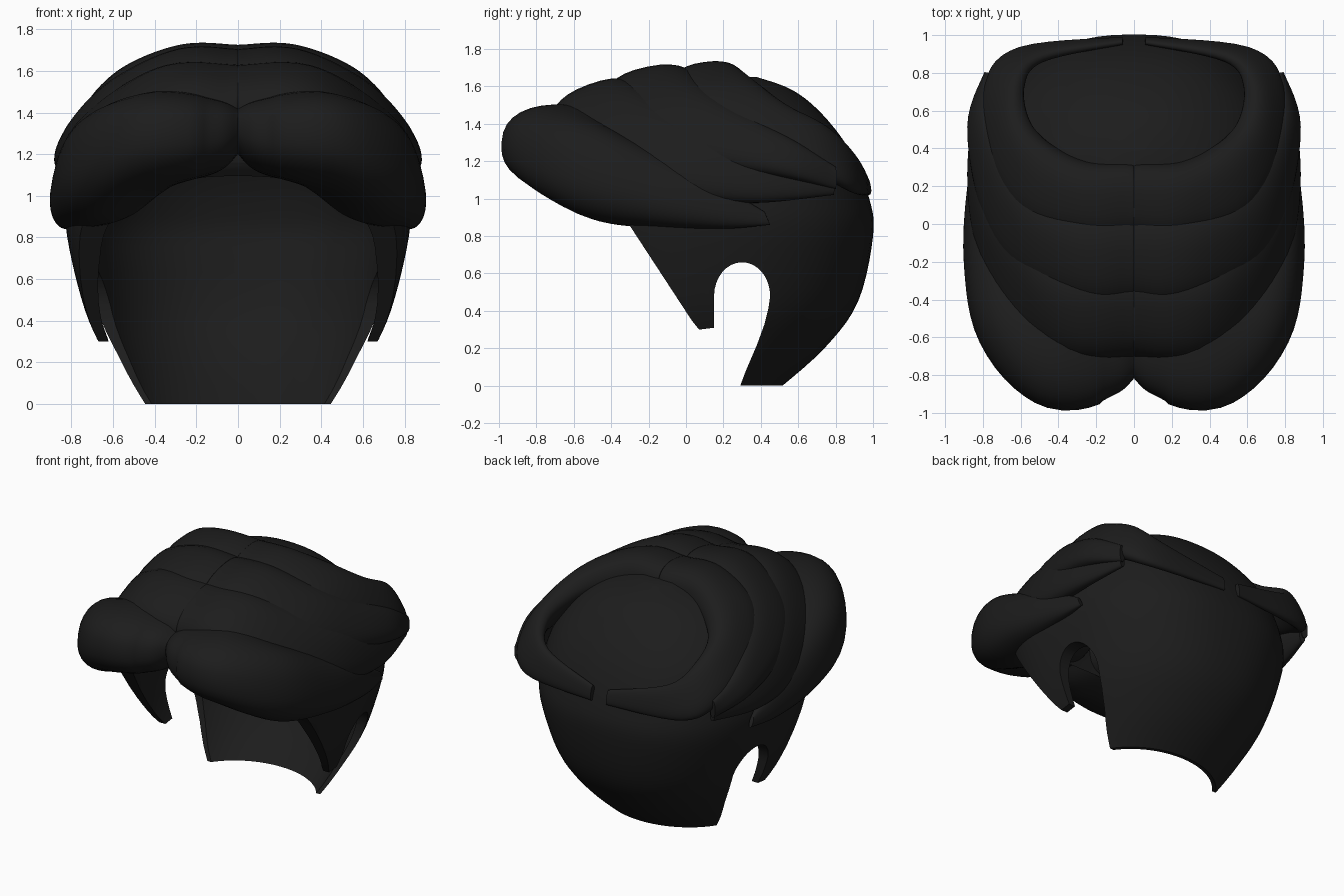
import bpy, bmesh, math
from mathutils import Vector

if "Cube" in bpy.data.objects:
    bpy.data.objects.remove(bpy.data.objects["Cube"])

mat = bpy.data.materials.new("dark_hair")
mat.diffuse_color = (0.012, 0.012, 0.012, 1)
mat.use_nodes = True
mat.node_tree.nodes["Principled BSDF"].inputs["Base Color"].default_value = mat.diffuse_color


def loft(name, rings):
    """Skin a list of equal-length rings and cap both ends."""
    n = len(rings[0])
    verts = [v for r in rings for v in r]
    faces = [(i * n + j, i * n + (j + 1) % n, (i + 1) * n + (j + 1) % n, (i + 1) * n + j)
             for i in range(len(rings) - 1) for j in range(n)]
    faces += [tuple(range(n)), tuple(range(len(verts) - n, len(verts)))]
    mesh = bpy.data.meshes.new(name)
    mesh.from_pydata(verts, [], faces)
    bm = bmesh.new()
    bm.from_mesh(mesh)
    bmesh.ops.recalc_face_normals(bm, faces=bm.faces)
    bm.to_mesh(mesh)
    bm.free()
    mesh.materials.append(mat)
    ob = bpy.data.objects.new(name, mesh)
    bpy.context.collection.objects.link(ob)
    return ob


def spline(rows, steps):
    """Catmull-Rom through rows of numbers."""
    out = []
    for i in range(len(rows) - 1):
        p0, p1, p2, p3 = (rows[min(max(i + k, 0), len(rows) - 1)] for k in (-1, 0, 1, 2))
        for s in range(steps):
            t = s / steps
            out.append([0.5 * (2 * b + (c - a) * t + (2 * a - 5 * b + 4 * c - d) * t * t
                               + (3 * b - a - 3 * c + d) * t ** 3)
                        for a, b, c, d in zip(p0, p1, p2, p3)])
    return out + [list(rows[-1])]


def oval(n, power):
    """Unit superellipse points."""
    angles = [2 * math.pi * i / n for i in range(n)]
    return [tuple(math.copysign(abs(v) ** (2 / power), v) for v in (math.cos(a), math.sin(a)))
            for a in angles]


def smooth(ob, angle):
    bpy.ops.object.select_all(action='DESELECT')
    ob.select_set(True)
    bpy.context.view_layer.objects.active = ob
    bpy.ops.object.shade_smooth_by_angle(angle=math.radians(angle))


# Scalp cap: rows of (z, half width, back y); front depth and wall follow by rule
CAP = [(-.03, .5, .48), (.2, .62, .74), (.45, .735, .92), (.8, .82, 1), (1, .82, .98),
       (1.25, .75, .88), (1.45, .6, .73), (1.58, .4, .57), (1.65, .16, .38)]
YC = 0.06


def cap_ring(row, inner):
    z, w, b = row
    f = -.76 * w
    power = 2 + .4 * min(max(z / .8, 0), 1)
    if inner:
        t = min(.025 + .1 * max(z, 0), .1)
        w, b, f = max(w - t, .03), max(b - t, YC + .03), min(f + t, YC - .03)
        z -= .055 * max(0, z)
    return [(c * w, YC + s * ((b - YC) if s > 0 else (YC - f)), z) for c, s in oval(72, power)]


rows = spline(CAP, 5)
cap = loft("scalp_cap", [cap_ring(r, False) for r in rows])
hollow = loft("cap_hollow", [cap_ring(r, True) for r in [[-.2] + rows[0][1:]] + rows])

# Side outline of the cap (y, z): nape, round ear notch, sideburn, hairline
notch = [(.3 + .15 * math.cos(a), .48 + .18 * math.sin(a))
         for a in (math.pi * i / 16 for i in range(17))]
side = [(1.3, 0), (.29, 0), (.32, .08), (.38, .22), (.42, .33), (.44, .41)] + notch + [
    (.15, .31), (.07, .3), (.03, .35), (-.31, .87), (-.55, 1.16), (-.58, 1.35), (-.4, 1.8), (1.3, 1.8)]
outline = loft("cap_outline", [[(x, y, z) for y, z in side] for x in (-1.2, 1.2)])

for cutter, op in ((hollow, 'DIFFERENCE'), (outline, 'INTERSECT')):
    mod = cap.modifiers.new(op, 'BOOLEAN')
    mod.operation, mod.object, mod.solver = op, cutter, 'EXACT'
dg = bpy.context.evaluated_depsgraph_get()
cap.data = bpy.data.meshes.new_from_object(cap.evaluated_get(dg))
cap.modifiers.clear()
for cutter in (hollow, outline):
    bpy.data.objects.remove(cutter)
smooth(cap, 40)


def lock(name, thick, power, parting, stations):
    """Mirrored swept lock; stations hold upper edge xyz then lower edge xyz.
    Thickness tapers to the tip; the parting end is a shrunken copy of the first station,
    with (x, scale) pairs."""
    last = len(stations) - 1
    path = [list(s) + [thick * (1 - .88 * i / last) ** power] for i, s in enumerate(stations)]
    first = path[0]
    start = []
    for x, k in parting:
        row = list(first)
        for a in range(3):
            mid, half = (first[a] + first[a + 3]) / 2, (first[a] - first[a + 3]) / 2
            row[a], row[a + 3] = mid + k * half, mid - k * half
        row[0] = row[3] = x
        row[2] += .05 * (1 - k)
        row[5] += .15 * (1 - k)
        row[6] *= k
        start.append(row)
    path = spline(start + path, 7)
    ups, lows = [Vector(r[:3]) for r in path], [Vector(r[3:6]) for r in path]
    mids = [(u + v) / 2 for u, v in zip(ups, lows)]
    rings = []
    for i, r in enumerate(path):
        tangent = mids[min(i + 1, len(mids) - 1)] - mids[max(i - 1, 0)]
        if r[0] < .2 and i < 16:             # run straight out from the parting
            tangent = Vector((1, 0, 0))
        axis = (ups[i] - lows[i]) / 2
        out = tangent.cross(axis).normalized() * r[6]
        if i == 0:
            axis.x = 0
        ring = [mids[i] + axis * c + out * s for c, s in oval(32, 2.4)]
        for p in ring:
            p.x = max(p.x, 0)
        rings.append(ring)
    ob = loft(name, rings)
    ob.modifiers.new("mirror", 'MIRROR').use_mirror_merge = False
    smooth(ob, 50)


# Four overlapping locks, front to crown
lock("front_lock", .37, 1.55, ((0, .55), (.1, .78)), [
    (.36, -.6, 1.5, .38, -.63, 1.03), (.58, -.46, 1.41, .64, -.5, .89), (.71, -.12, 1.22, .79, -.17, .85),
    (.79, .2, 1.06, .83, .2, .84), (.82, .42, .93, .82, .45, .86)])
back_parting = ((0, .9), (.03, .97))
lock("second_lock", .18, 1, back_parting, [
    (.3, -.2, 1.53, .3, -.7, 1.33), (.5, -.1, 1.49, .62, -.54, 1.12), (.7, .1, 1.36, .79, -.08, 1.01),
    (.77, .45, 1.22, .84, .38, .98), (.76, .79, 1.12, .76, .79, 1.02)])
lock("third_lock", .19, 1, back_parting, [
    (.25, .1, 1.57, .25, -.43, 1.45), (.45, .15, 1.54, .58, -.28, 1.31), (.62, .28, 1.46, .76, .03, 1.19),
    (.76, .57, 1.31, .85, .5, 1.12), (.77, .8, 1.17, .77, .8, 1.05)])
lock("crown_lock", .145, 1, back_parting, [
    (.25, .33, 1.61, .25, -.08, 1.55), (.45, .42, 1.56, .56, .02, 1.45), (.58, .55, 1.48, .74, .33, 1.27),
    (.6, .74, 1.38, .78, .7, 1.14), (.48, .88, 1.24, .62, .91, 1.03), (.06, .96, 1.12, .06, .98, 1.02)])
